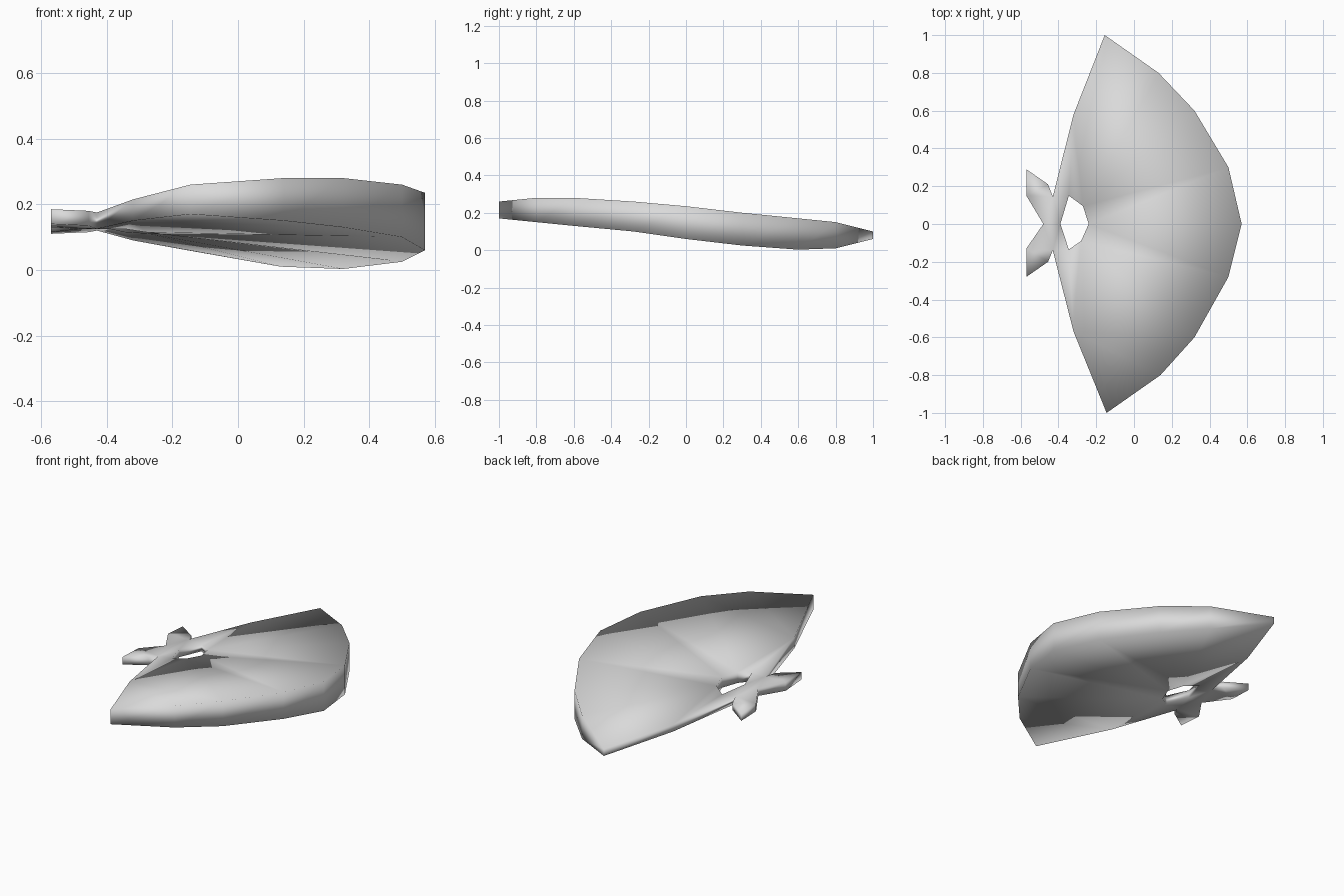
import bpy, bmesh

if "Cube" in bpy.data.objects:
    bpy.data.objects.remove(bpy.data.objects["Cube"])

# Outline points: x, y, bottom z, top z (rim wall runs from bottom to top)
OUTER = [(-0.43, -0.14, .125, .175), (-0.32, -0.57, .15, .215), (-0.145, -1.0, .17, .26),
         (0.14, -0.8, .15, .28), (0.32, -0.6, .13, .28), (0.5, -0.28, .10, .26),
         (0.57, 0, .06, .235), (0.5, 0.3, .025, .20), (0.32, 0.6, .003, .17),
         (0.13, 0.8, .01, .15), (-0.155, 1.0, .06, .10), (-0.32, 0.58, .09, .13),
         (-0.43, 0.145, .12, .165), (-0.455, 0.21, .115, .155), (-0.57, 0.29, .11, .15),
         (-0.57, 0.15, .115, .16), (-0.48, 0, .125, .17), (-0.57, -0.13, .13, .18),
         (-0.57, -0.28, .14, .185), (-0.455, -0.2, .135, .18)]
HOLE = [(-0.345, 0.15, .115, .155), (-0.27, 0.095, .11, .165), (-0.24, 0, .11, .175),
        (-0.28, -0.09, .115, .18), (-0.345, -0.135, .125, .18), (-0.39, 0, .125, .17)]
POINTS = OUTER + HOLE
N, H = len(OUTER), len(HOLE)

# Panels of the skin: front wing, middle, back wing, tail with its two lobes
PANELS = [[0, 1, 2, 3, 4, N + 3, N + 4],
          [4, 5, 6, 7, 8, 9, N + 1, N + 2, N + 3],
          [9, 10, 11, 12, N, N + 1],
          [12, 16, 0, N + 4, N + 5, N],
          [12, 13, 14, 15, 16],
          [16, 17, 18, 19, 0]]

bm = bmesh.new()


def skin(column):
    """Triangulate the panels flat, then lift them to the wall heights."""
    verts = [bm.verts.new((p[0], p[1], 0)) for p in POINTS]
    faces = [bm.faces.new([verts[i] for i in panel]) for panel in PANELS]
    for f in faces:
        f.normal_update()
        if (f.normal.z > 0) != (column == 3):
            f.normal_flip()
    bmesh.ops.triangulate(bm, faces=faces, quad_method='BEAUTY', ngon_method='BEAUTY')
    for v, p in zip(verts, POINTS):
        v.co.z = p[column]
    return verts


low = skin(2)
high = skin(3)

# Walls around the outside and inside the hole
for start, count in ((0, N), (N, H)):
    for i in range(count):
        a, b = start + i, start + (i + 1) % count
        bm.faces.new((low[a], low[b], high[b], high[a]))

bmesh.ops.recalc_face_normals(bm, faces=bm.faces[:])
for f in bm.faces:
    f.smooth = True

mesh = bpy.data.meshes.new("fan_tailed_shell")
bm.to_mesh(mesh)
bm.free()
shell = bpy.data.objects.new("fan_tailed_shell", mesh)
bpy.context.collection.objects.link(shell)

grey = bpy.data.materials.new("light_grey")
grey.diffuse_color = (0.7, 0.7, 0.7, 1)
grey.use_nodes = True
grey.node_tree.nodes["Principled BSDF"].inputs["Base Color"].default_value = grey.diffuse_color
mesh.materials.append(grey)
